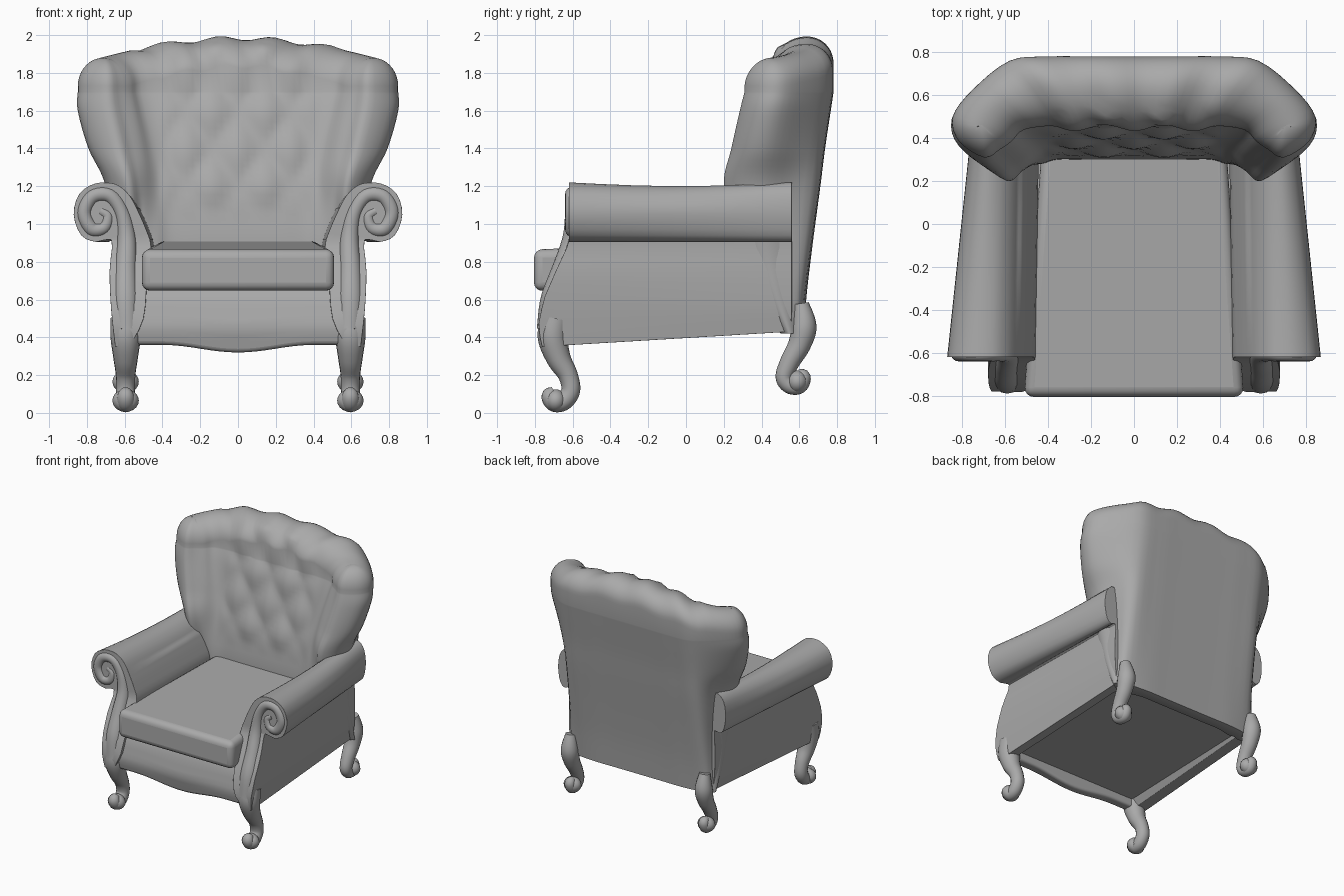
import bpy, bmesh, math
from mathutils import Vector

if "Cube" in bpy.data.objects:
    bpy.data.objects.remove(bpy.data.objects["Cube"])

GREY = (0.4, 0.4, 0.4, 1)
mat = bpy.data.materials.new("grey upholstery")
mat.use_nodes = True
mat.diffuse_color = GREY
mat.node_tree.nodes["Principled BSDF"].inputs["Base Color"].default_value = GREY


def lerp(a, b, t):
    return a + (b - a) * t


def smooth(keys, n):
    """Smooth curve through key tuples, n steps per span."""
    out = []
    for i in range(len(keys) - 1):
        p0, p1, p2 = keys[max(i - 1, 0)], keys[i], keys[i + 1]
        p3 = keys[min(i + 2, len(keys) - 1)]
        for k in range(n):
            t = k / n
            out.append(tuple(b + 0.5 * t * (c - a + t * (2*a - 5*b + 4*c - d + t * (3*(b - c) + d - a)))
                             for a, b, c, d in zip(p0, p1, p2, p3)))
    return out + [tuple(keys[-1])]


def finish(name, bm, mirror=False, bevel=0, angle=45):
    bmesh.ops.remove_doubles(bm, verts=bm.verts, dist=0.0005)
    bmesh.ops.recalc_face_normals(bm, faces=bm.faces)
    mesh = bpy.data.meshes.new(name)
    bm.to_mesh(mesh)
    bm.free()
    mesh.materials.append(mat)
    ob = bpy.data.objects.new(name, mesh)
    bpy.context.collection.objects.link(ob)
    if bevel:
        mod = ob.modifiers.new("soft edges", "BEVEL")
        mod.width, mod.segments = bevel, 4
        mod.limit_method, mod.angle_limit = "ANGLE", math.radians(50)
    if mirror:
        ob.modifiers.new("mirror", "MIRROR").use_mirror_merge = False
    bpy.ops.object.select_all(action="DESELECT")
    ob.select_set(True)
    bpy.context.view_layer.objects.active = ob
    bpy.ops.object.shade_smooth_by_angle(angle=math.radians(angle))
    return ob


def loft(name, rings, caps=(True, True), **kw):
    """Skin closed rings; caps are strips joining opposite ring points."""
    bm = bmesh.new()
    vs = [[bm.verts.new(p) for p in r] for r in rings]
    n = len(rings[0])
    for a, b in zip(vs, vs[1:]):
        for i in range(n):
            j = (i + 1) % n
            bm.faces.new((a[i], a[j], b[j], b[i]))
    for ring, wanted in zip((vs[0], vs[-1]), caps):
        i, j = 0, n - 1
        while wanted and j - i >= 2:
            quad = [ring[i], ring[i + 1], ring[j - 1], ring[j]]
            bm.faces.new(list(dict.fromkeys(quad)))
            i, j = i + 1, j - 1
    return finish(name, bm, **kw)


def tube(name, keys, axis, sides=16, **kw):
    """Round tube through (x, y, z, radius) keys; axis lies across the path."""
    pts = smooth(keys, 6)
    rings = []
    for i, p in enumerate(pts):
        a, b = pts[max(i - 1, 0)], pts[min(i + 1, len(pts) - 1)]
        t = (Vector(b[:3]) - Vector(a[:3])).normalized()
        u = (axis - t * axis.dot(t)).normalized()
        w = t.cross(u)
        rings.append([Vector(p[:3]) + p[3] * (u * math.cos(s) + w * math.sin(s))
                      for s in (2 * math.pi * k / sides for k in range(sides))])
    return loft(name, rings, **kw)


def ball(name, centre, radii):
    bm = bmesh.new()
    bmesh.ops.create_uvsphere(bm, u_segments=16, v_segments=10, radius=1)
    for v in bm.verts:
        v.co = Vector(c + r * q for c, r, q in zip(centre, radii, v.co))
    return finish(name, bm, mirror=True)


def front_y(z):
    """Curved front line of the frame, seen from the side."""
    keys = [(0.3, -0.75), (0.45, -0.785), (0.6, -0.755), (0.75, -0.69), (0.9, -0.62), (1.0, -0.62)]
    for (z0, y0), (z1, y1) in zip(keys, keys[1:]):
        if z <= z1:
            return lerp(y0, y1, max(0, (z - z0) / (z1 - z0)))
    return -0.62


# Winged back: rows of height, half width, rear y, wing tip y, inner y, inner x
rows = smooth([(0.42, .65, .62, .50, .53, .5), (0.65, .655, .64, .36, .34, .48),
               (0.9, .66, .67, .26, .30, .47), (1.2, .70, .71, .20, .34, .47),
               (1.4, .79, .735, .24, .385, .49), (1.6, .845, .765, .285, .43, .53),
               (1.7, .845, .78, .31, .46, .55)], 6)
last = rows[-1]


def back_section(W, yb, yt, yi, xi):
    q, xb, xt = yb - yt, 0.58, (W + xi) / 2
    outer = [(0, yb), (.2, yb), (.4, yb), (xb, yb - .02),
             (lerp(xb, W, .65), yt + .67*q), (W, yt + .4*q)]
    tip = [(W - .03, yt + .16*q), (xt, yt), (lerp(xi, W, .25), yt + .08*q)]
    inner = [(xi + .02, (yt + yi) / 2), (xi - .04, yi - .02), (.36, yi), (.24, yi), (.12, yi), (0, yi)]
    mids = [((a[0] + b[0]) / 2, (a[1] + b[1]) / 2) for a, b in zip(outer, inner[::-1])]
    both = outer + tip + inner
    mids = mids + [mids[-1]] * 3 + mids[::-1]
    return smooth([a + m for a, m in zip(both, mids)], 4)


def top_z(x):
    wave = 0.012 * math.cos(2 * math.pi * (x + .1) / .28) if abs(x) < .55 else 0
    return 1.985 - 0.2 * min(abs(x), .75) ** 1.9 + wave


def tuft(x, y, z, m):
    """Diamond padding on the inner face."""
    if y < m and abs(x) < .42 and 1.05 < z < 1.95:
        u, v = math.pi * (x / .28 + z / .4), math.pi * (x / .28 - z / .4)
        fade = min(1, (.42 - abs(x)) / .1, (z - 1.05) / .1)
        return -.028 * fade * abs(math.sin(u) * math.sin(v))
    return 0


back_rings = []
steps = [(r, None) for r in rows] + [(last, k / 9) for k in range(10)]
for row, k in steps:
    half = back_section(*row[1:])
    full = half + [(-x, y, -mx, my) for x, y, mx, my in half[-2:0:-1]]
    ring = []
    for x, y, mx, my in full:
        z = row[0]
        if k is not None:
            f, top = math.cos(k * math.pi / 2), top_z(mx)
            z = lerp(max(1.71, top - .15), top, math.sin(k * math.pi / 2))
            x, y = lerp(mx, x, f), lerp(my, y, f) + .02 * k
        ring.append((x, y + tuft(x, y, z, my - .02), z))
    back_rings.append(ring)
# start the ring at the outer side so the cap strips run front to back
shift = len(half) // 2
back_rings = [r[shift:] + r[:shift] for r in back_rings]
loft("winged_back", back_rings, caps=(True, False), angle=60)

# Rolled arms with side panels
inner = [(.57, .36), (.5, .5), (.48, .72), (.46, .88), (.49, .98), (.525, 1.06), (.56, 1.13), (.6, 1.18), (.66, 1.215)]
outer = [(.755, 1.215), (.84, 1.16), (.87, 1.05), (.83, .94), (.75, .905), (.67, .915), (.68, .75), (.672, .55), (.65, .35)]
profile = smooth(inner + outer, 3)
arm_rings = []
for s in [0, .03, .15, .3, .45, .6, .75, .9, 1]:
    ring = []
    for x, z in profile:
        roll = max(0, x - .66)
        dip = -.02 * math.sin(math.pi * s) if z > 1.1 else 0
        lift = .08 * s * max(0, min(1, (.6 - z) / .2))
        ring.append((x - .5 * s * roll - .02 * s, lerp(front_y(z), .56, s), z + dip + lift))
    arm_rings.append(ring)
loft("rolled_arm", arm_rings, mirror=True, bevel=.02)

# Scroll and post facing on each arm front
tube("arm_scroll", [(.59, -.72, .44, .07), (.595, -.70, .6, .07), (.595, -.65, .76, .06), (.59, -.605, .92, .05),
                    (.615, -.60, 1.06, .04), (.68, -.60, 1.15, .04), (.77, -.60, 1.145, .04),
                    (.815, -.60, 1.06, .04), (.775, -.60, .975, .04), (.71, -.60, .98, .035),
                    (.69, -.60, 1.04, .03), (.73, -.60, 1.07, .025)], Vector((0, 1, 0)), mirror=True)

# Front rail with a shaped lower edge
rail_rings = []
for i in range(25):
    x = lerp(-.58, .58, i / 24)
    low = .36 - .04 * max(0, math.cos(x * math.pi / .8)) ** 2
    zs = [lerp(low, .67, k / 8) for k in range(9)]
    rail_rings.append([(x, front_y(z) + .025, z) for z in zs] + [(x, -.66, z) for z in zs[::-1]])
loft("front_rail", rail_rings, bevel=.02)


def block(name, half_front, half_back, y0, y1, z0, z1, rise=0, bevel=0):
    ring = lambda h, y, up: [(-h, y, z0 + up), (h, y, z0 + up), (h, y, z1 + up), (-h, y, z1 + up)]
    return loft(name, [ring(half_front, y0, 0), ring(half_back, y1, rise)], bevel=bevel)


# Seat deck and loose cushion
block("seat_deck", .56, .56, -.7, .54, .42, .66, rise=.04)
block("seat_cushion", .512, .43, -.805, .36, .645, .865, rise=.045, bevel=.045)

# Cabriole legs ending in scrolls
X = Vector((1, 0, 0))
front_leg = [(-.69, .50, .08), (-.705, .40, .08), (-.675, .29, .065), (-.625, .20, .052),
             (-.61, .12, .05), (-.645, .065, .05), (-.695, .055, .05), (-.72, .09, .045), (-.695, .11, .03)]
rear_leg = [(.61, .58, .04), (.625, .46, .066), (.60, .36, .06), (.55, .27, .052),
            (.52, .19, .046), (.55, .145, .044), (.60, .145, .044), (.62, .19, .04), (.59, .2, .03)]
for name, keys, foot in (("front", front_leg, (-.69, .065)), ("rear", rear_leg, (.59, .165))):
    tube(name + "_leg", [(.595, *k) for k in keys], X, mirror=True)
    ball(name + "_foot", (.595, *foot), (.07, .055, .06))
